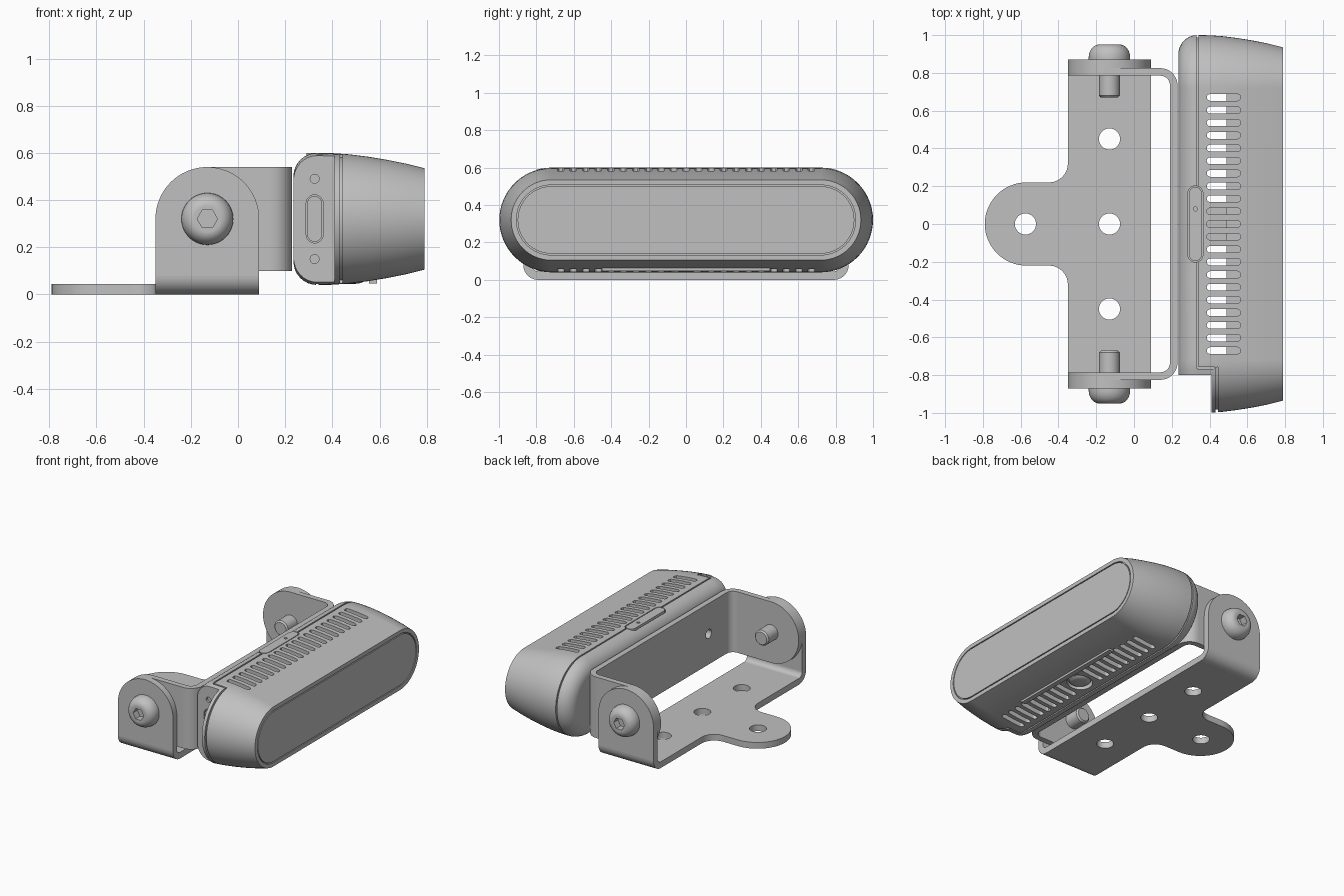
import bpy, bmesh, math
from math import cos, sin, pi

if "Cube" in bpy.data.objects:
    bpy.data.objects.remove(bpy.data.objects["Cube"])

grey = bpy.data.materials.new("plain grey")
grey.diffuse_color = (0.53, 0.53, 0.53, 1)
grey.use_nodes = True
grey.node_tree.nodes["Principled BSDF"].inputs["Base Color"].default_value = grey.diffuse_color


def place(axis, a, b, d):
    return {'x': (d, a, b), 'y': (a, d, b), 'z': (a, b, d)}[axis]


def arc(cx, cy, r, a0, a1, n=16):
    return [(cx + r * cos(math.radians(a0 + (a1 - a0) * i / n)),
             cy + r * sin(math.radians(a0 + (a1 - a0) * i / n))) for i in range(n + 1)]


def circle(cx, cy, r, n=32):
    return arc(cx, cy, r, 0, 360 * (n - 1) / n, n - 1)


def pill(cx, cy, half, r, n=12):
    """Stadium outline, long along the first axis."""
    return arc(cx + half, cy, r, -90, 90, n) + arc(cx - half, cy, r, 90, 270, n)


def swap(pts):
    return [(b, a) for a, b in pts]


def loft(bm, rings):
    """Skin equal-length rings of 3D points and cap both ends."""
    vs = [[bm.verts.new(p) for p in ring] for ring in rings]
    n = len(vs[0])
    for a, b in zip(vs, vs[1:]):
        for i in range(n):
            j = (i + 1) % n
            bm.faces.new((a[i], a[j], b[j], b[i]))
    bm.faces.new(vs[0])
    bm.faces.new(vs[-1])


def prism(bm, pts, axis, lo, hi):
    loft(bm, [[place(axis, a, b, d) for a, b in pts] for d in (lo, hi)])


def box(bm, x0, x1, y0, y1, z0, z1):
    prism(bm, [(x0, y0), (x1, y0), (x1, y1), (x0, y1)], 'z', z0, z1)


def finish(bm, name):
    bmesh.ops.recalc_face_normals(bm, faces=bm.faces)
    me = bpy.data.meshes.new(name)
    bm.to_mesh(me)
    bm.free()
    ob = bpy.data.objects.new(name, me)
    bpy.context.collection.objects.link(ob)
    me.materials.append(grey)
    return ob


def cut(ob, bm):
    """Subtract everything in bm from the object."""
    tool = finish(bm, "cutter")
    tool.hide_render = True
    m = ob.modifiers.new("cut", 'BOOLEAN')
    m.operation, m.solver, m.object = 'DIFFERENCE', 'EXACT', tool
    bpy.context.view_layer.objects.active = ob
    bpy.ops.object.modifier_apply(modifier=m.name)
    bpy.data.objects.remove(tool)


def smooth(ob):
    bpy.ops.object.select_all(action='DESELECT')
    ob.select_set(True)
    bpy.context.view_layer.objects.active = ob
    bpy.ops.object.shade_smooth_by_angle(angle=math.radians(30))
    m = ob.modifiers.new("normals", 'WEIGHTED_NORMAL')
    m.keep_sharp = True


ZC, PX = 0.32, -0.13      # housing axis height, pivot x

# Base bracket: plate with rounded tab and holes
bm = bmesh.new()
plate = ([(0.09, -0.79), (0.09, 0.79), (-0.35, 0.79)] + arc(-0.45, 0.32, 0.1, 0, -90, 8)
         + arc(-0.57, 0, 0.22, 90, 270, 32) + arc(-0.45, -0.32, 0.1, 90, 0, 8) + [(-0.35, -0.79)])
prism(bm, plate, 'z', 0, 0.045)
base = finish(bm, "base_plate")
bm = bmesh.new()
for x, y in ((PX, 0.45), (PX, 0), (PX, -0.45), (-0.575, 0)):
    prism(bm, circle(x, y, 0.056), 'z', -0.1, 0.07)
cut(base, bm)
smooth(base)

# Swivel bracket: back plate with two holes
bm = bmesh.new()
box(bm, 0.19, 0.23, -0.735, 0.735, 0.1, 0.54)
swivel = finish(bm, "swivel_plate")
bm = bmesh.new()
for y in (-0.53, 0.53):
    prism(bm, circle(y, ZC, 0.032), 'x', 0.15, 0.3)
cut(swivel, bm)
smooth(swivel)

for s, side in ((1, "back"), (-1, "front")):
    # bend and rounded ear of the base
    bm = bmesh.new()
    bend = arc(0.79, 0.08, 0.08, -90, 0, 10) + arc(0.79, 0.08, 0.035, 0, -90, 10)
    prism(bm, [(s * y, z) for y, z in bend], 'x', -0.35, 0.09)
    smooth(finish(bm, side + "_base_bend"))
    bm = bmesh.new()
    ear = [(-0.35, 0.08), (0.09, 0.08)] + arc(PX, ZC, 0.22, 0, 180, 32)
    prism(bm, ear, 'y', s * 0.825, s * 0.87)
    smooth(finish(bm, side + "_base_ear"))
    # corner and rounded arm of the swivel bracket
    bm = bmesh.new()
    corner = arc(0.14, 0.735, 0.09, 0, 90, 10) + arc(0.14, 0.735, 0.05, 90, 0, 10)
    prism(bm, [(x, s * y) for x, y in corner], 'z', 0.1, 0.54)
    smooth(finish(bm, side + "_swivel_corner"))
    bm = bmesh.new()
    arm = [(0.14, 0.1), (0.14, 0.54)] + arc(PX, ZC, 0.22, 90, 270, 32)
    prism(bm, arm, 'y', s * 0.785, s * 0.825)
    smooth(finish(bm, side + "_swivel_arm"))
    # pivot bolt: domed head with hex socket, plain shaft
    prof = ([(0.045, 0.67), (0.055, 0.68), (0.055, 0.87), (0.11, 0.87), (0.11, 0.88)]
            + [(0.055 + 0.055 * cos(t), 0.88 + 0.07 * sin(t))
               for t in (pi / 2 * i / 8 for i in range(1, 9))])
    bm = bmesh.new()
    loft(bm, [[place('y', a, b, s * d) for a, b in circle(PX, ZC, r, 40)] for r, d in prof])
    bolt = finish(bm, side + "_bolt")
    bm = bmesh.new()
    prism(bm, circle(PX, ZC, 0.043, 6), 'y', s * 0.9, s * 1.0)
    cut(bolt, bm)
    smooth(bolt)

# Lamp housing: pill-shaped rings along x, with a lens groove on the front face
prof = [(0.335 - 0.1 * cos(t), 0.18 + 0.1 * sin(t)) for t in (pi / 2 * i / 8 for i in range(9))]
prof += [(0.40, 0.279), (0.47, 0.274), (0.55, 0.264), (0.63, 0.251), (0.71, 0.235), (0.79, 0.215),
         (0.79, 0.187), (0.775, 0.187), (0.775, 0.18), (0.79, 0.18)]
bm = bmesh.new()
loft(bm, [[place('x', a, b, x) for a, b in pill(0, ZC, 0.72, r, 32)] for x, r in prof])
housing = finish(bm, "lamp_housing")
# hollow inside
bm = bmesh.new()
box(bm, 0.30, 0.49, -0.74, 0.74, 0.09, 0.545)
cut(housing, bm)
# vent slots, stepped end, end seam
bm = bmesh.new()
for i in range(-10, 11):
    y = i * 0.067
    prism(bm, pill(0.475, y, 0.072, 0.018, 6), 'z', 0.53, 0.7)
    if abs(y) > 0.1:
        prism(bm, pill(0.475, y, 0.072, 0.018, 6), 'z', -0.05, 0.11)
box(bm, 0.1, 0.41, -1.2, -0.8, -0.1, 0.8)
ring = arc(-0.72, ZC, 0.31, 98, 262, 32) + arc(-0.72, ZC, 0.262, 262, 98, 32)
prism(bm, ring, 'x', 0.432, 0.444)
cut(housing, bm)
# main seam between back and cover, stopping short of the stepped end
bm = bmesh.new()
seam = ([(-0.762, ZC - 0.31)] + arc(0.72, ZC, 0.31, -90, 90, 32)
        + [(-0.762, ZC + 0.31), (-0.762, ZC + 0.267)] + arc(0.72, ZC, 0.267, 90, -90, 32)
        + [(-0.762, ZC - 0.267)])
prism(bm, seam, 'x', 0.331, 0.341)
cut(housing, bm)
# seam jog, end holes, recesses for button, end plate and foot screw
bm = bmesh.new()
box(bm, 0.336, 0.425, -0.768, -0.758, 0.585, 0.7)
box(bm, 0.336, 0.425, -0.768, -0.758, -0.1, 0.055)
for z in (0.15, 0.49):
    prism(bm, circle(0.325, z, 0.019, 20), 'y', -0.85, -0.785)
prism(bm, swap(pill(ZC, 0.325, 0.066, 0.036)), 'y', -0.85, -0.775)
prism(bm, swap(pill(0, 0.325, 0.162, 0.04)), 'z', 0.572, 0.7)
prism(bm, circle(0.465, 0, 0.085), 'z', -0.1, 0.08)
cut(housing, bm)
smooth(housing)

# Top button with pin hole
bm = bmesh.new()
prism(bm, swap(pill(0, 0.325, 0.162, 0.034)), 'z', 0.565, 0.599)
button = finish(bm, "top_button")
bm = bmesh.new()
prism(bm, circle(0.325, 0.08, 0.011, 16), 'z', 0.58, 0.7)
cut(button, bm)
smooth(button)

# End plate sunk into the stepped end
bm = bmesh.new()
prism(bm, swap(pill(ZC, 0.325, 0.066, 0.031)), 'y', -0.797, -0.77)
smooth(finish(bm, "end_plate"))

# Flat pad under the housing
bm = bmesh.new()
box(bm, 0.555, 0.59, -0.45, 0.45, 0.047, 0.08)
smooth(finish(bm, "bottom_pad"))

# Domed foot screw sunk in the bottom
bm = bmesh.new()
loft(bm, [[place('z', a, b, z) for a, b in circle(0.465, 0, r)]
          for r, z in ((0.072, 0.085), (0.072, 0.058), (0.062, 0.05), (0.045, 0.046), (0.02, 0.044))])
smooth(finish(bm, "foot_screw"))
